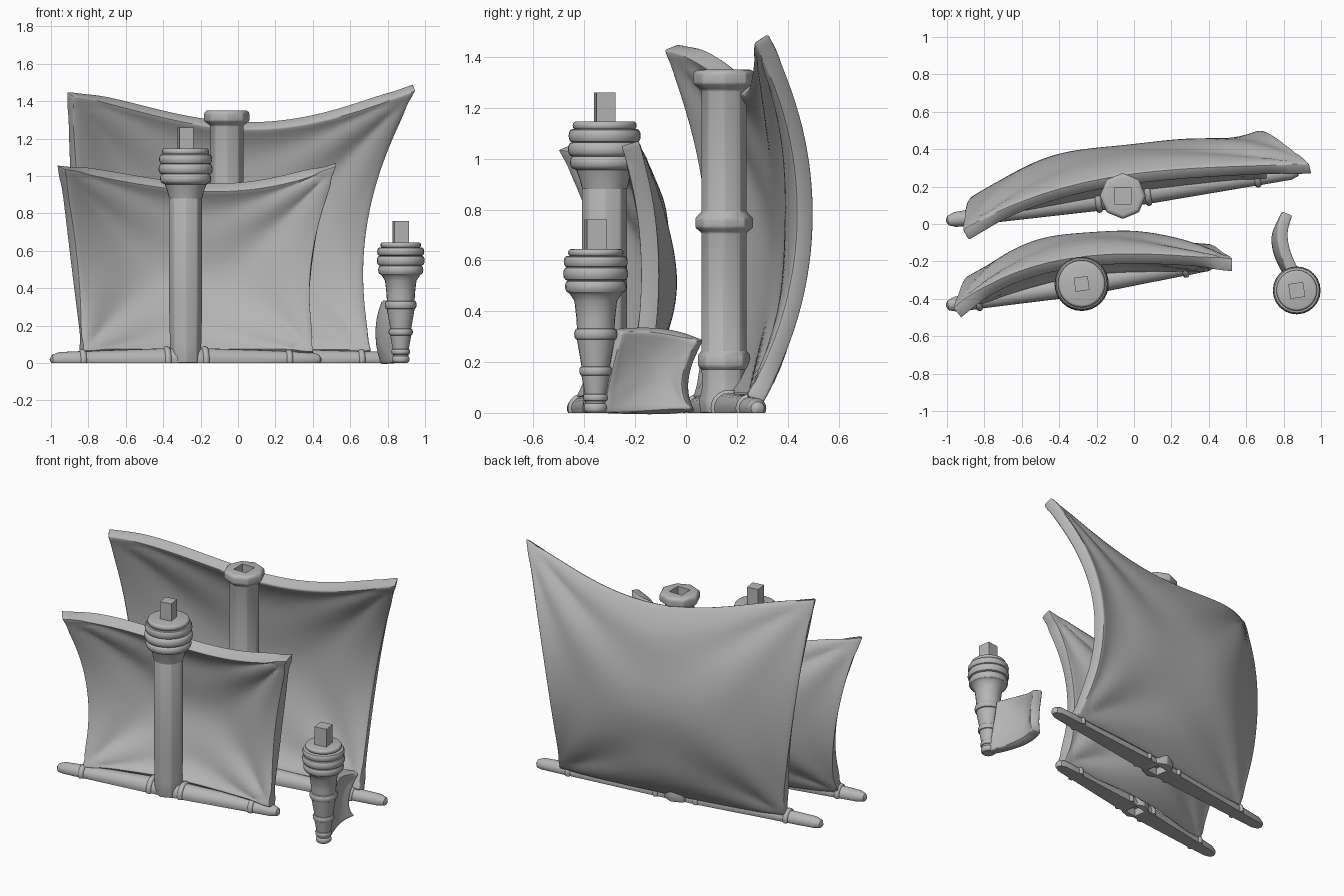
import bpy, bmesh, math
from mathutils import Matrix, Vector

cube = bpy.data.objects.get("Cube")
if cube:
    bpy.data.objects.remove(cube, do_unlink=True)

grey = bpy.data.materials.new("plain_grey")
grey.use_nodes = True
COLOUR = (0.47, 0.47, 0.47, 1)
grey.diffuse_color = COLOUR
grey.node_tree.nodes["Principled BSDF"].inputs["Base Color"].default_value = COLOUR


def activate(obj):
    bpy.ops.object.select_all(action='DESELECT')
    obj.select_set(True)
    bpy.context.view_layer.objects.active = obj


def finish(name, bm, modifiers=(), angle=35):
    """Turn a bmesh into a shaded object with its modifiers applied."""
    bmesh.ops.recalc_face_normals(bm, faces=bm.faces)
    mesh = bpy.data.meshes.new(name)
    bm.to_mesh(mesh)
    bm.free()
    obj = bpy.data.objects.new(name, mesh)
    bpy.context.collection.objects.link(obj)
    mesh.materials.append(grey)
    activate(obj)
    for kind, settings in modifiers:
        mod = obj.modifiers.new(kind.title(), kind)
        for key, value in settings.items():
            setattr(mod, key, value)
        bpy.ops.object.modifier_apply(modifier=mod.name)
    bpy.ops.object.shade_smooth_by_angle(angle=math.radians(angle))
    return obj


def lathe(profile, sides):
    """Closed solid of revolution about z from (radius, height) points."""
    bm = bmesh.new()
    rings = []
    for r, z in profile:
        angles = [2 * math.pi * i / sides for i in range(sides)]
        rings.append([bm.verts.new((r * math.cos(a), r * math.sin(a), z)) for a in angles])
    for low, high in zip(rings, rings[1:]):
        for i in range(sides):
            j = (i + 1) % sides
            bm.faces.new((low[i], low[j], high[j], high[i]))
    bm.faces.new(rings[0][::-1])
    bm.faces.new(rings[-1])
    return bm


def bead(r, z, depth, half):
    """Rounded ring section for a lathe profile."""
    return [(r + depth * math.sin(math.pi * k / 6), z - half * math.cos(math.pi * k / 6))
            for k in range(7)]


def box(centre, size, turn=0.0):
    bm = bmesh.new()
    bmesh.ops.create_cube(bm, size=1, matrix=Matrix.Translation(centre)
                          @ Matrix.Rotation(turn, 4, 'Z') @ Matrix.Diagonal((*size, 1)))
    return bm


def socket(obj, centre, width, depth, turn):
    """Cut a square peg hole."""
    cutter = finish("socket_cutter", box(centre, (width, width, depth), turn))
    activate(obj)
    mod = obj.modifiers.new("Socket", 'BOOLEAN')
    mod.operation, mod.object, mod.solver = 'DIFFERENCE', cutter, 'EXACT'
    bpy.ops.object.modifier_apply(modifier=mod.name)
    bpy.data.objects.remove(cutter, do_unlink=True)
    bpy.ops.object.shade_smooth_by_angle(angle=math.radians(35))


def post(name, profile, sides, place, modifiers=()):
    bm = lathe(profile, sides)
    bm.transform(Matrix.Translation(place))
    return finish(name, bm, modifiers)


def blend(points, t):
    """Smooth curve through evenly spaced points."""
    last, total = len(points) - 1, Vector()
    for i, p in enumerate(points):
        weight = 1.0
        for k in range(last + 1):
            if k != i:
                weight *= (t * last - k) / (i - k)
        total += Vector(p) * weight
    return total


def sail(name, rows, thickness, crease, n=48):
    """Curved cloth through a net of points, listed bottom row first."""
    bm = bmesh.new()
    grid = []
    for i in range(n + 1):
        u, line = i / n, []
        column = [blend(row, u) for row in rows]
        for j in range(n + 1):
            v = j / n
            p = blend(column, v)
            # Folds fan out of each corner
            for cu in (0, 1):
                for cv in (0, 1):
                    du, dv = abs(u - cu), abs(v - cv)
                    d = math.hypot(du, dv)
                    fan = math.sin(8 * math.atan2(dv, du))
                    p.y += crease * fan * d * math.exp(1 - 4 * d) * 4
            line.append(bm.verts.new(p))
        grid.append(line)
    for a, b in zip(grid, grid[1:]):
        for j in range(n):
            bm.faces.new((a[j], b[j], b[j + 1], a[j + 1]))
    return finish(name, bm, [
        ('SOLIDIFY', {'thickness': thickness, 'offset': 0}),
        ('BEVEL', {'width': 0.01, 'segments': 2, 'limit_method': 'ANGLE',
                   'angle_limit': math.radians(50)})], 45)


def yard(name, half, place, turn):
    """Tapered spar with collars and a broad flat underside."""
    profile = [(0.006, -half), (0.026, -half + 0.012), (0.04, -half + 0.05)]
    for s in (-0.76, -0.14, 0.14, 0.76):
        profile += bead(0.064 - 0.025 * abs(s), s * half, 0.012, 0.016)
    profile += [(0.04, half - 0.05), (0.026, half - 0.012), (0.006, half)]
    bm = lathe(profile, 20)
    bm.transform(Matrix.Translation(place) @ Matrix.Rotation(turn, 4, 'Z')
                 @ Matrix.Rotation(math.pi / 2, 4, 'Y'))
    cut = bmesh.ops.bisect_plane(bm, geom=bm.verts[:] + bm.edges[:] + bm.faces[:],
                                 plane_co=(0, 0, 0), plane_no=(0, 0, -1), clear_outer=True)
    rim = [e for e in cut['geom_cut'] if isinstance(e, bmesh.types.BMEdge)]
    bmesh.ops.holes_fill(bm, edges=rim)
    obj = finish(name, bm)
    socket(obj, (place[0], place[1], 0), 0.085, 0.1, turn)


TURN = 0.14
SOFT = [('BEVEL', {'width': 0.007, 'segments': 2, 'limit_method': 'ANGLE',
                   'angle_limit': math.radians(40)})]

# Main mast: octagonal with ring bands and a socketed cap
MAIN = (-0.06, 0.15, 0)
profile = [(0.095, 0), (0.1, 0.05), (0.088, 0.1), (0.09, 0.17), (0.104, 0.185),
           (0.104, 0.225), (0.09, 0.245), (0.09, 0.71), (0.115, 0.73), (0.115, 0.765),
           (0.09, 0.79), (0.09, 1.27), (0.123, 1.295), (0.123, 1.335), (0.108, 1.35)]
main_mast = post("main_mast", profile, 8, MAIN, SOFT)
socket(main_mast, (MAIN[0], MAIN[1], 1.35), 0.09, 0.12, 0)
socket(main_mast, MAIN, 0.085, 0.1, TURN)
yard("main_yard", 0.955, (MAIN[0], MAIN[1], 0.018), TURN)
sail("main_sail", [
    [(-0.77, 0.06, 0.05), (-0.4, 0.13, 0.05), (-0.03, 0.19, 0.05), (0.34, 0.24, 0.05),
     (0.71, 0.27, 0.05)],
    [(-0.86, 0.11, 0.74), (-0.47, 0.315, 0.69), (-0.07, 0.385, 0.66), (0.32, 0.42, 0.69),
     (0.685, 0.47, 0.76)],
    [(-0.90, -0.06, 1.44), (-0.45, 0.145, 1.345), (0.01, 0.24, 1.272), (0.48, 0.28, 1.325),
     (0.945, 0.295, 1.475)]], 0.07, 0.01)

# Fore mast: plain shaft, beaded head and square peg
FORE = (-0.28, -0.32, 0)
fore_mast = post("fore_mast", [(0.085, 0), (0.085, 0.1), (0.09, 0.3), (0.09, 0.92)],
                 8, FORE, SOFT)
socket(fore_mast, FORE, 0.085, 0.1, TURN)
head = ([(0.088, 0.88), (0.1, 0.925), (0.112, 0.955)] + bead(0.12, 0.985, 0.017, 0.026)
        + bead(0.128, 1.037, 0.017, 0.028) + bead(0.128, 1.09, 0.014, 0.026)
        + bead(0.112, 1.13, 0.014, 0.017))
post("fore_mast_head", head, 32, FORE)
finish("fore_mast_peg", box((FORE[0], FORE[1], 1.19), (0.075, 0.075, 0.14), TURN))
yard("fore_yard", 0.735, (FORE[0], FORE[1], 0.018), TURN + 0.02)
sail("fore_sail", [
    [(-0.835, -0.40, 0.05), (-0.53, -0.31, 0.05), (-0.23, -0.25, 0.05), (0.09, -0.23, 0.05),
     (0.40, -0.22, 0.05)],
    [(-0.875, -0.31, 0.53), (-0.56, -0.14, 0.5), (-0.24, -0.08, 0.48), (0.08, -0.085, 0.5),
     (0.395, -0.14, 0.54)],
    [(-0.945, -0.475, 1.045), (-0.57, -0.265, 0.985), (-0.19, -0.195, 0.94),
     (0.17, -0.19, 0.965), (0.525, -0.22, 1.06)]], 0.07, 0.01)

# Small spar: tapered, banded, with beaded head and peg
SPAR = (0.87, -0.355, 0)
profile = ([(0.036, 0)] + bead(0.04, 0.02, 0.007, 0.016) + bead(0.043, 0.06, 0.007, 0.014)
           + bead(0.056, 0.165, 0.009, 0.018) + bead(0.074, 0.31, 0.011, 0.022)
           + [(0.076, 0.37), (0.084, 0.44), (0.1, 0.465)] + bead(0.108, 0.497, 0.013, 0.024)
           + bead(0.114, 0.547, 0.014, 0.026) + bead(0.114, 0.595, 0.012, 0.022)
           + bead(0.098, 0.63, 0.011, 0.014))
post("small_spar", profile, 24, SPAR)
finish("small_spar_peg", box((SPAR[0], SPAR[1], 0.695), (0.08, 0.08, 0.13), TURN))
sail("small_sail", [
    [(0.865, -0.34, 0.0), (0.80, -0.14, 0.0), (0.805, 0.03, 0.01)],
    [(0.865, -0.31, 0.17), (0.77, -0.13, 0.17), (0.795, 0.0, 0.13)],
    [(0.865, -0.27, 0.325), (0.80, -0.10, 0.325), (0.82, 0.06, 0.285)]], 0.06, 0.003, 16)
